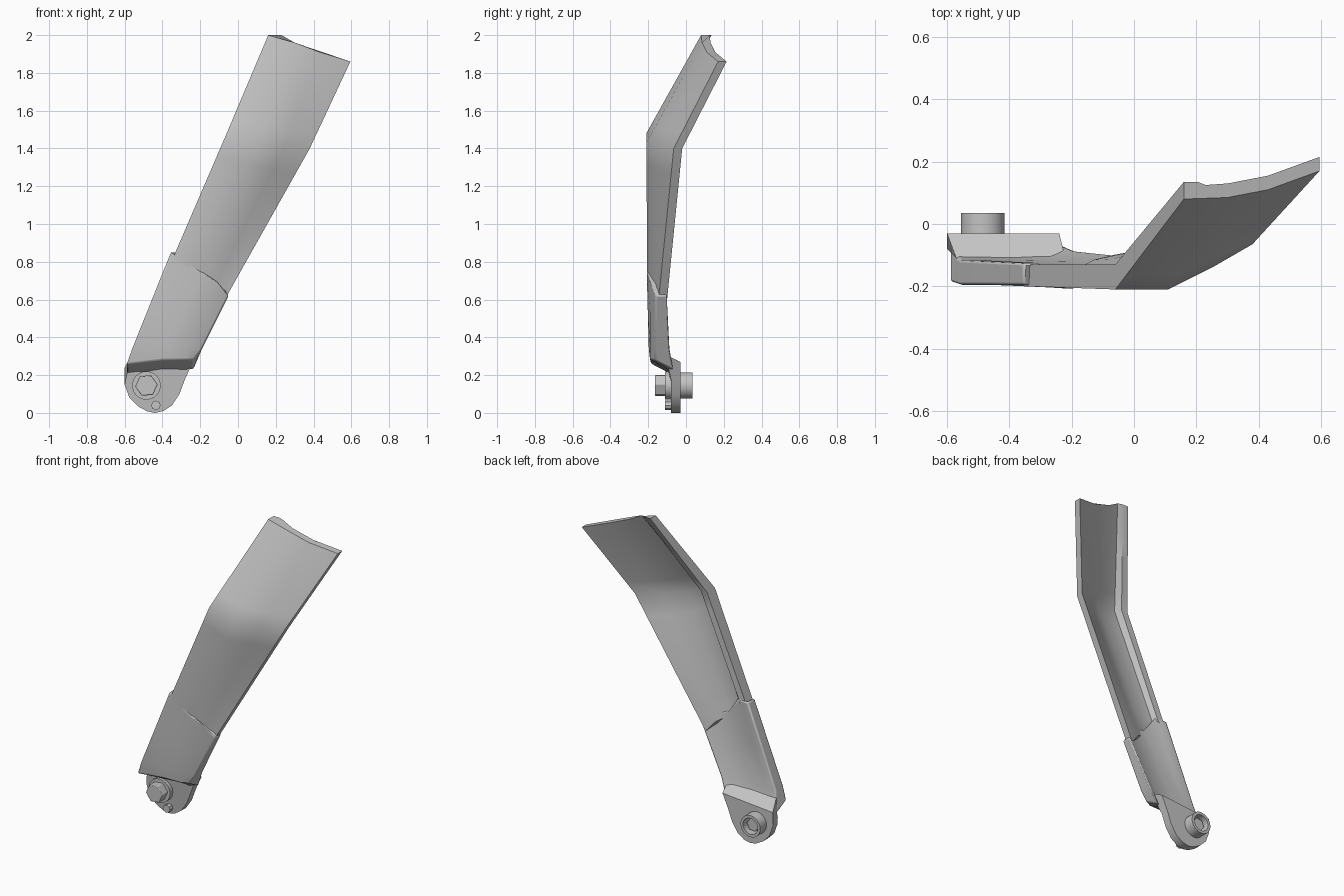
import bpy, bmesh, math
from mathutils import Vector

old = bpy.data.objects.get("Cube")
if old:
    bpy.data.objects.remove(old, do_unlink=True)

grey = bpy.data.materials.new("plain_grey")
grey.use_nodes = True
colour = (0.55, 0.55, 0.55, 1)
grey.diffuse_color = colour
grey.node_tree.nodes["Principled BSDF"].inputs["Base Color"].default_value = colour


def finish(name, bm, angle=30, bevel=0):
    bmesh.ops.recalc_face_normals(bm, faces=bm.faces)
    mesh = bpy.data.meshes.new(name)
    bm.to_mesh(mesh)
    bm.free()
    mesh.materials.append(grey)
    obj = bpy.data.objects.new(name, mesh)
    bpy.context.collection.objects.link(obj)
    if bevel:
        mod = obj.modifiers.new("soft_edges", "BEVEL")
        mod.width, mod.segments, mod.angle_limit = bevel, 2, math.radians(35)
    bpy.ops.object.select_all(action="DESELECT")
    obj.select_set(True)
    bpy.context.view_layer.objects.active = obj
    bpy.ops.object.shade_smooth_by_angle(angle=math.radians(angle))
    return obj


def loft(name, loops, steps=1, angle=30, bevel=0):
    """Bridge closed loops of points and cap both ends."""
    bm = bmesh.new()
    rows = [loops[0]]
    for a, b in zip(loops, loops[1:]):
        for s in range(1, steps + 1):
            rows.append([p.lerp(q, s / steps) for p, q in zip(a, b)])
    rings = [[bm.verts.new(p) for p in row] for row in rows]
    n = len(loops[0])
    for a, b in zip(rings, rings[1:]):
        for i in range(n):
            j = (i + 1) % n
            bm.faces.new((a[i], a[j], b[j], b[i]))
    bm.faces.new(rings[0])
    bm.faces.new(rings[-1])
    return finish(name, bm, angle, bevel)


def channel(front, flange, thick, drop=0):
    """Cross-section: front skin, thin right edge, deeper flange on the other side."""
    pts = [Vector(p) for p in front]
    edge = pts[0]
    back = [p + Vector((0, thick, -drop)) for p in reversed(pts[1:])]
    back += [edge + Vector((0.07, thick, -drop)),
             edge + Vector((0.045, flange, -drop)),
             edge + Vector((0, flange, -drop))]
    return pts + back


def cylinder(name, x, z, radius, y0, y1, sides=32, turn=0, bevel=0):
    rings = [[Vector((x + radius * math.cos(a), y, z + radius * math.sin(a)))
              for a in [turn + math.tau * i / sides for i in range(sides)]]
             for y in (y0, y1)]
    return loft(name, rings, bevel=bevel)


# Bent strut with a leaning upper panel and a side ridge
loft("bent_strut", [
    channel([(.16, .08, 2), (.3, .085, 1.96), (.43, .11, 1.91), (.595, .17, 1.86)], .055, .045),
    channel([(-.06, -.21, 1.48), (.11, -.21, 1.43), (.25, -.14, 1.41), (.38, -.065, 1.4)], .08, .045),
    channel([(-.34, -.2, .83), (-.21, -.205, .72), (-.13, -.16, .67), (-.07, -.145, .6)], .07, .045),
], steps=6)

# Lower sleeve, closed by a sloping underside
loft("lower_sleeve", [
    channel([(-.355, -.195, .85), (-.2, -.208, .75), (-.11, -.19, .7), (-.05, -.16, .62)], .07, .06),
    channel([(-.56, -.195, .34), (-.38, -.197, .34), (-.26, -.19, .34), (-.19, -.165, .34)], .08, .08),
    channel([(-.59, -.185, .26), (-.4, -.19, .28), (-.28, -.19, .28), (-.235, -.165, .28)], .1, .1, .05),
], steps=2, bevel=.008)

# Rounded foot with a sloping shelf behind the sleeve
outline = [(-.6, .24), (-.6, .15), (-.575, .08), (-.53, .035), (-.48, .008), (-.44, 0),
           (-.395, .01), (-.35, .04), (-.31, .1), (-.28, .18), (-.24, .27)]
shelf = [Vector((x, -.03, z)) for x, z in outline]
face = [Vector((x, -.08, z)) for x, z in outline]
for i, lift in ((0, .06), (-1, .04)):
    face[i] += Vector((lift / 2, -.03, lift))
loft("foot_plate", [face, shelf])

# Bolt, washer and small locating tab
bolt_x, bolt_z = -.485, .145
cylinder("washer", bolt_x, bolt_z, .075, -.11, -.07)
cylinder("bolt_head", bolt_x, bolt_z, .06, -.165, -.1, sides=6, turn=.1, bevel=.004)
cylinder("locating_tab", -.435, .04, .025, -.11, -.07, sides=8)

# Hollow boss on the back with the bolt end inside
boss = bmesh.new()
profile = [(.07, -.04), (.07, .035), (.052, .035), (.052, -.035)]
verts = [boss.verts.new((bolt_x + r, y, bolt_z)) for r, y in profile]
edges = [boss.edges.new(pair) for pair in zip(verts, verts[1:])]
bmesh.ops.spin(boss, geom=verts + edges, cent=(bolt_x, 0, bolt_z), axis=(0, 1, 0),
               angle=math.tau, steps=32, use_merge=True)
finish("back_boss", boss)
cylinder("bolt_end", bolt_x, bolt_z, .042, -.04, .01, sides=6, turn=.1)
